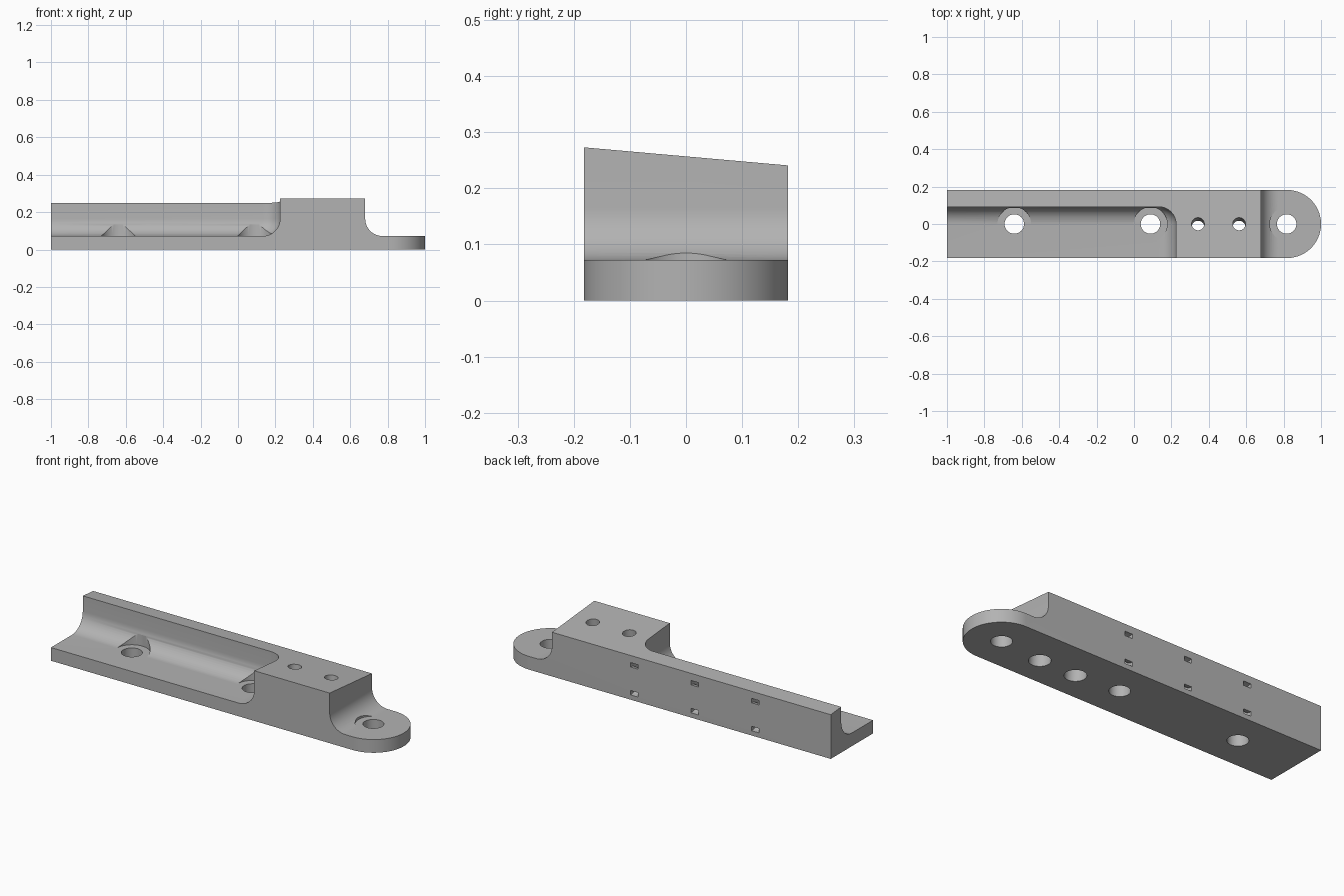
import bpy, bmesh, math
from mathutils import Matrix, Vector

cube = bpy.data.objects.get("Cube")
if cube:
    bpy.data.objects.remove(cube, do_unlink=True)

HALF = 0.182        # half width
FLOOR = 0.072       # thickness of the base plate
FILLET = 0.093
SLOPE = 0.0885      # fall of the top face towards the back
MID = 0.257         # top height on the centre line
SEG = 48

grey = bpy.data.materials.new("plain grey")
grey.use_nodes = True
colour = (0.45, 0.45, 0.45, 1)
grey.diffuse_color = colour
grey.node_tree.nodes["Principled BSDF"].inputs["Base Color"].default_value = colour


def make_object(name, bm):
    bmesh.ops.recalc_face_normals(bm, faces=bm.faces)
    mesh = bpy.data.meshes.new(name)
    bm.to_mesh(mesh)
    bm.free()
    mesh.materials.append(grey)
    obj = bpy.data.objects.new(name, mesh)
    bpy.context.collection.objects.link(obj)
    return obj


def cut(target, name, bm):
    """Subtract a closed bmesh from the target, then remove the cutter."""
    cutter = make_object(name, bm)
    cutter.hide_render = True
    mod = target.modifiers.new(name, 'BOOLEAN')
    mod.operation = 'DIFFERENCE'
    mod.solver = 'EXACT'
    mod.object = cutter
    bpy.context.view_layer.objects.active = target
    bpy.ops.object.modifier_apply(modifier=name)
    bpy.data.objects.remove(cutter, do_unlink=True)


def rounded_box(low, high):
    low, high = Vector(low), Vector(high)
    bm = bmesh.new()
    bmesh.ops.create_cube(bm, size=1)
    for v in bm.verts:
        v.co = [a + (b - a) * (c + 0.5) for a, b, c in zip(low, high, v.co)]
    bmesh.ops.bevel(bm, geom=bm.edges[:], offset=FILLET, segments=12,
                    profile=0.5, affect='EDGES')
    return bm


def cylinder(x, radius, bottom, top, tilt=0.0):
    """Upright cylinder at x, optionally square to the sloping top face."""
    bm = bmesh.new()
    bmesh.ops.create_cone(bm, cap_ends=True, segments=SEG, radius1=radius,
                          radius2=radius, depth=top - bottom)
    bm.transform(Matrix.Translation((0, 0, (top + bottom) / 2 - MID)))
    bm.transform(Matrix.Translation((x, 0, MID)) @ Matrix.Rotation(-tilt, 4, 'X'))
    return bm


def ring(x, z, inner, outer, width):
    """Square-section ring around the x axis, centred on the back face."""
    bm = bmesh.new()
    loops = []
    for i in range(SEG):
        a = math.tau * i / SEG
        loops.append([bm.verts.new((x + s * width / 2, HALF + r * math.cos(a),
                                    z + r * math.sin(a)))
                      for s, r in ((-1, inner), (1, inner), (1, outer), (-1, outer))])
    for i in range(SEG):
        p, q = loops[i - 1], loops[i]
        for k in range(4):
            bm.faces.new((p[k - 1], p[k], q[k], q[k - 1]))
    return bm


# Body: plan outline with a round end, under a sloping top
bm = bmesh.new()
outline = [(-1, HALF), (-1, -HALF)]
for i in range(SEG + 1):
    a = math.pi * (i / SEG - 0.5)
    outline.append((1 - HALF + HALF * math.cos(a), HALF * math.sin(a)))
base = bm.faces.new([bm.verts.new((x, y, 0)) for x, y in outline])
lifted = bmesh.ops.extrude_face_region(bm, geom=[base])
for v in lifted["geom"]:
    if isinstance(v, bmesh.types.BMVert):
        v.co.z = MID - SLOPE * v.co.y
body = make_object("bracket_body", bm)

# Filleted pocket in front of the back wall, and the step at the round end
cut(body, "long_pocket", rounded_box((-1.5, -0.8, FLOOR), (0.225, 0.092, 0.8)))
cut(body, "end_step", rounded_box((0.68, -0.8, FLOOR), (1.6, 0.8, 0.8)))

# Mounting holes with washer clearance cut into the fillets
for x in (-0.64, 0.088, 0.816):
    cut(body, "washer_clearance", cylinder(x, 0.09, FLOOR, 0.134))
    cut(body, "mounting_hole", cylinder(x, 0.052, -0.1, 0.1))

# Tilted screw holes through the block, wider from below
tilt = math.atan(SLOPE)
for x in (0.342, 0.562):
    cut(body, "screw_hole", cylinder(x, 0.034, -0.1, 0.4, tilt))
    cut(body, "screw_recess", cylinder(x, 0.054, -0.1, 0.07, tilt))

# Curved tie channels opening twice on the back face
for x in (-0.545, -0.18, 0.185):
    cut(body, "tie_channel", ring(x, 0.114, 0.064, 0.088, 0.045))

bpy.ops.object.select_all(action='DESELECT')
body.select_set(True)
bpy.context.view_layer.objects.active = body
bpy.ops.object.shade_smooth_by_angle(angle=math.radians(30))
